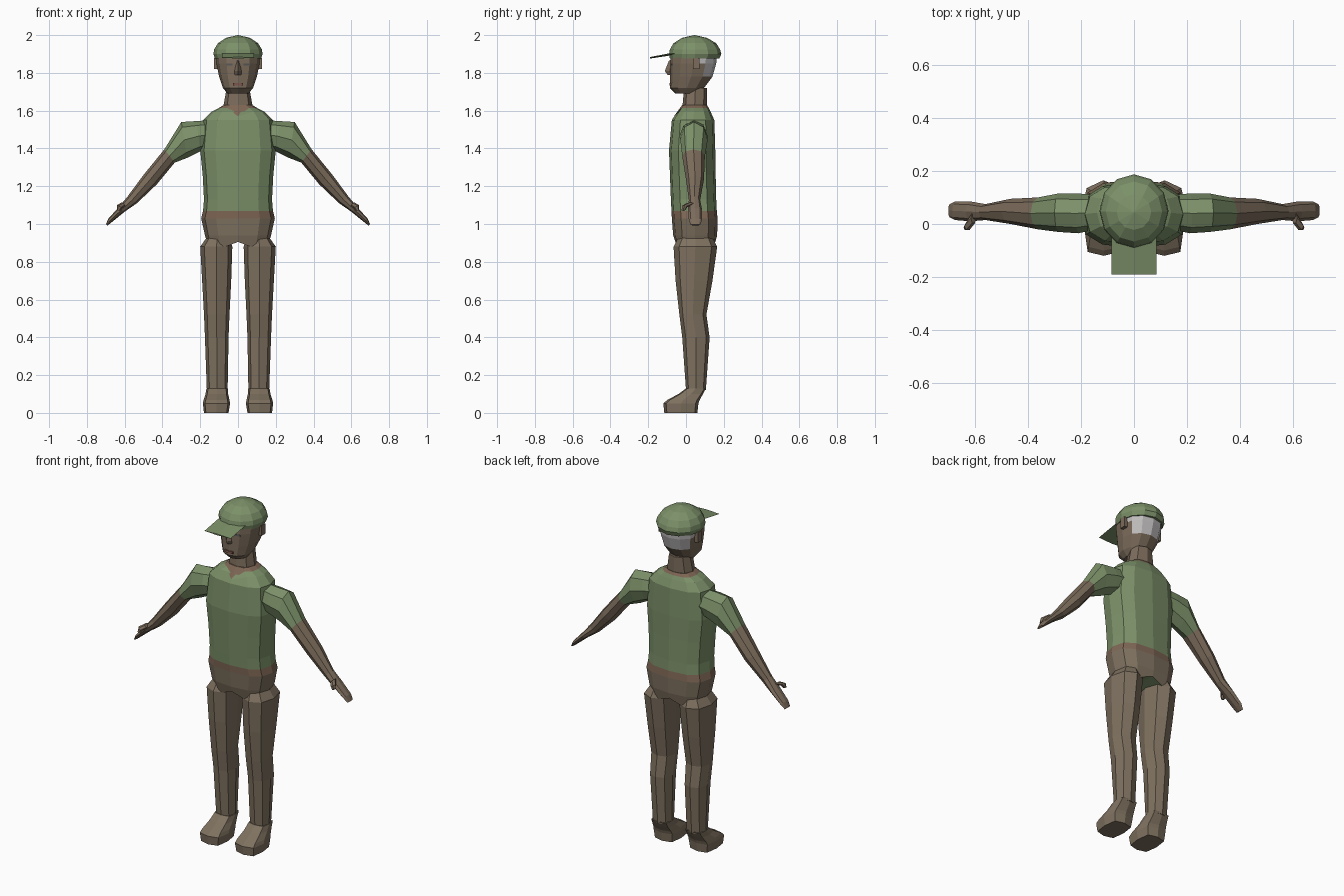
import bpy, bmesh, math
from mathutils import Vector

if "Cube" in bpy.data.objects:
    bpy.data.objects.remove(bpy.data.objects["Cube"], do_unlink=True)


def material(name, r, g, b):
    m = bpy.data.materials.new(name)
    m.use_nodes = True
    m.diffuse_color = (r, g, b, 1)
    bsdf = m.node_tree.nodes["Principled BSDF"]
    bsdf.inputs["Base Color"].default_value = (r, g, b, 1)
    bsdf.inputs["Roughness"].default_value = 0.9
    return m


PALETTE = [
    material("shirt green", 0.2, 0.28, 0.14),
    material("trouser brown", 0.21, 0.165, 0.115),
    material("skin brown", 0.2, 0.15, 0.105),
    material("reddish trim", 0.21, 0.135, 0.09),
    material("hair grey", 0.52, 0.5, 0.5),
    material("eye grey", 0.1, 0.1, 0.1),
    material("lip red", 0.2, 0.09, 0.07),
]
GREEN, TROUSER, SKIN, TRIM, GREY, EYE, LIP = range(len(PALETTE))


def finish(name, bm):
    bmesh.ops.recalc_face_normals(bm, faces=bm.faces)
    mesh = bpy.data.meshes.new(name)
    bm.to_mesh(mesh)
    bm.free()
    for m in PALETTE:
        mesh.materials.append(m)
    ob = bpy.data.objects.new(name, mesh)
    bpy.context.collection.objects.link(ob)
    return ob


def loft(name, rings, colours, n=8, power=1.0, side=1, edit=None):
    """Skin rings of (centre, u axis, v axis); one colour per segment."""
    bm = bmesh.new()

    def bend(t):
        return math.copysign(abs(t) ** power, t) if abs(t) > 1e-6 else 0

    loops = []
    for c, u, v in rings:
        loop = []
        for i in range(n):
            a = math.tau * i / n
            p = Vector(c) + Vector(u) * bend(math.cos(a)) + Vector(v) * bend(math.sin(a))
            loop.append(bm.verts.new((p.x * side, p.y, p.z)))
        loops.append(loop)
    for k, (low, high) in enumerate(zip(loops, loops[1:])):
        for i in range(n):
            j = (i + 1) % n
            f = bm.faces.new((low[i], low[j], high[j], high[i]))
            f.material_index = colours[min(k, len(colours) - 1)]
    for loop, col in ((loops[0], colours[0]), (loops[-1], colours[-1])):
        bm.faces.new(loop).material_index = col
    if edit:
        edit(bm, loops)
    return finish(name, bm)


def level(z, x0, x1, y0, y1):
    """Horizontal ring from its extents."""
    return (((x0 + x1) / 2, (y0 + y1) / 2, z), ((x1 - x0) / 2, 0, 0), (0, (y1 - y0) / 2, 0))


def slant(ax, az, bx, bz, y0, y1):
    """Limb ring between an upper and a lower point."""
    return (((ax + bx) / 2, (y0 + y1) / 2, (az + bz) / 2),
            ((ax - bx) / 2, 0, (az - bz) / 2), (0, (y1 - y0) / 2, 0))


def box(name, centre, size, colour, turn=0.0):
    bm = bmesh.new()
    bmesh.ops.create_cube(bm, size=1)
    bmesh.ops.scale(bm, vec=size, verts=bm.verts)
    for f in bm.faces:
        f.material_index = colour
    ob = finish(name, bm)
    ob.location = centre
    ob.rotation_euler.z = turn
    return ob


# Torso: arched crotch below, pointed neckline above
def shape_torso(bm, loops):
    for i in (3, 9):
        loops[0][i].co.z = 0.905
    halves = bmesh.ops.connect_verts(bm, verts=[loops[0][3], loops[0][9]])["edges"]
    for f in {f for e in halves for f in e.link_faces}:
        f.material_index = GREEN
    loops[-2][9].co.z = 1.57
    loops[-2][9].co.y = -0.064


TORSO = [(0.87, 0.155, -0.055, 0.155), (0.94, 0.175, -0.068, 0.165),
         (1.03, 0.195, -0.075, 0.167), (1.07, 0.185, -0.077, 0.163),
         (1.13, 0.18, -0.08, 0.16), (1.26, 0.187, -0.085, 0.157),
         (1.39, 0.2, -0.09, 0.155), (1.55, 0.185, -0.075, 0.15),
         (1.595, 0.14, -0.045, 0.13), (1.615, 0.1, -0.03, 0.12),
         (1.63, 0.075, -0.02, 0.11)]
loft("torso", [level(z, -w, w, a, b) for z, w, a, b in TORSO],
     [TROUSER, TROUSER, TRIM] + [GREEN] * 6 + [TRIM], 12, 0.75, edit=shape_torso)
loft("neck", [level(1.61, -0.08, 0.08, -0.02, 0.11), level(1.72, -0.06, 0.06, -0.01, 0.11)],
     [SKIN], 8, 0.85)


# Head with grey hair at the back
def colour_hair(bm, loops):
    for f in bm.faces:
        c = f.calc_center_median()
        if c.y > 0.07 and c.z > 1.77:
            f.material_index = GREY


HEAD = [(1.69, 0.055, -0.055, 0.07), (1.72, 0.08, -0.085, 0.095),
        (1.78, 0.1, -0.085, 0.14), (1.85, 0.114, -0.085, 0.16), (1.91, 0.118, -0.08, 0.165)]
loft("head", [level(z, -w, w, a, b) for z, w, a, b in HEAD], [SKIN], 12, 0.9, edit=colour_hair)
loft("nose", [level(1.79, -0.018, 0.018, -0.098, -0.06), level(1.81, -0.018, 0.018, -0.112, -0.06),
              level(1.865, -0.008, 0.008, -0.09, -0.06)], [SKIN], 4)
box("mouth", (0, -0.084, 1.74), (0.055, 0.009, 0.012), LIP)

# Cap
CAP = [(1.875, 0.122, -0.085, 0.176), (1.9, 0.13, -0.09, 0.187), (1.925, 0.126, -0.085, 0.18),
       (1.957, 0.106, -0.066, 0.16), (1.985, 0.065, -0.022, 0.112), (2.0, 0.002, 0.043, 0.047)]
loft("cap_crown", [level(z, -w, w, a, b) for z, w, a, b in CAP], [GREEN], 12)
loft("cap_brim", [((0, -0.19, 1.88), (0.085, 0, 0), (0, 0, 0.004)),
                  ((0, -0.05, 1.904), (0.085, 0, 0), (0, 0, 0.007))], [GREEN], 4, 0.01)


# Grey underside just past each sleeve
def colour_underarm(bm, loops):
    for f in bm.faces:
        c = f.calc_center_median()
        f.normal_update()
        if 0.34 < c.x * (1 if c.x > 0 else -1) < 0.45 and f.material_index == SKIN:
            if all(v in loops[2][3:6] + loops[3][3:6] for v in f.verts) and c.y > 0.04:
                f.material_index = GREY


ARM = [(0.14, 1.55, 0.15, 1.4, -0.02, 0.11), (0.22, 1.545, 0.2, 1.385, -0.035, 0.115),
       (0.3, 1.54, 0.27, 1.35, -0.03, 0.115), (0.39, 1.395, 0.335, 1.325, -0.02, 0.1),
       (0.5, 1.26, 0.43, 1.21, 0.0, 0.095), (0.585, 1.145, 0.535, 1.11, 0.015, 0.075),
       (0.635, 1.085, 0.6, 1.065, 0.01, 0.085), (0.685, 1.03, 0.665, 1.012, 0.015, 0.085),
       (0.7, 0.998, 0.69, 0.992, 0.025, 0.075)]
LEG = [(0.93, 0.05, 0.165, -0.04, 0.14), (0.88, 0.03, 0.2, -0.066, 0.165),
       (0.7, 0.036, 0.19, -0.055, 0.14), (0.52, 0.045, 0.18, -0.035, 0.108),
       (0.4, 0.05, 0.175, -0.02, 0.125), (0.12, 0.055, 0.165, 0.0, 0.105)]
FOOT = [(0.0, 0.05, 0.18, -0.115, 0.06), (0.05, 0.042, 0.186, -0.12, 0.066),
        (0.068, 0.045, 0.182, -0.1, 0.072), (0.1, 0.052, 0.172, -0.04, 0.09),
        (0.13, 0.054, 0.167, 0.0, 0.106)]

# Paired parts
for label, s in (("left", 1), ("right", -1)):
    loft(label + "_arm", [slant(*r) for r in ARM], [GREEN] * 3 + [SKIN] * 5, 8, side=s,
         edit=colour_underarm)
    loft(label + "_thumb", [slant(0.615, 1.115, 0.595, 1.095, 0.0, 0.045),
                            slant(0.64, 1.1, 0.612, 1.085, -0.024, 0.008),
                            slant(0.642, 1.075, 0.625, 1.07, -0.024, -0.004)], [SKIN], 6, side=s)
    loft(label + "_leg", [level(*r) for r in LEG], [TROUSER], 8, 0.85, side=s)
    loft(label + "_shoe", [level(*r) for r in FOOT], [TROUSER], 8, 0.5, side=s)
    box(label + "_ear", (s * 0.117, 0.055, 1.85), (0.02, 0.034, 0.06), SKIN)
    box(label + "_eye", (s * 0.045, -0.071, 1.845), (0.035, 0.009, 0.01), EYE, s * 0.3)
